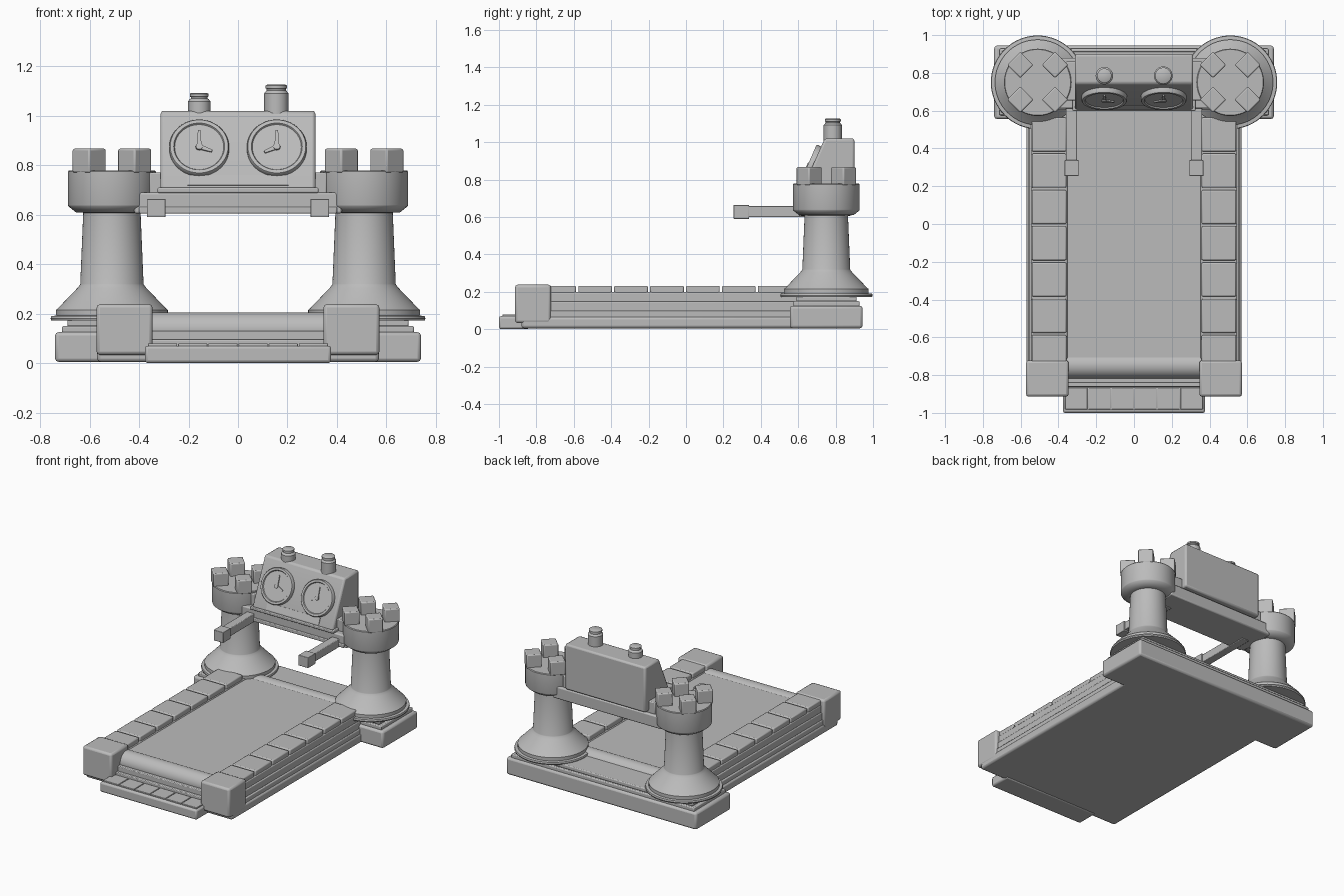
import bpy, bmesh, math
from mathutils import Matrix, Vector

if "Cube" in bpy.data.objects:
    bpy.data.objects.remove(bpy.data.objects["Cube"])

grey = bpy.data.materials.new("plain grey")
grey.diffuse_color = (0.5, 0.5, 0.5, 1)
grey.use_nodes = True
grey.node_tree.nodes["Principled BSDF"].inputs["Base Color"].default_value = grey.diffuse_color


def finish(name, bm, matrix=None, bevel=0.0, segments=2):
    """Turn a bmesh into a shaded object, with optional rounded edges."""
    bmesh.ops.recalc_face_normals(bm, faces=bm.faces)
    mesh = bpy.data.meshes.new(name)
    bm.to_mesh(mesh)
    bm.free()
    mesh.materials.append(grey)
    ob = bpy.data.objects.new(name, mesh)
    bpy.context.collection.objects.link(ob)
    if matrix is not None:
        ob.matrix_world = matrix
    if bevel:
        mod = ob.modifiers.new("rounded edges", 'BEVEL')
        mod.width = bevel
        mod.segments = segments
        mod.limit_method = 'ANGLE'
    bpy.ops.object.select_all(action='DESELECT')
    ob.select_set(True)
    bpy.context.view_layer.objects.active = ob
    bpy.ops.object.shade_smooth_by_angle(angle=math.radians(35))
    return ob


def box(name, x, y, z, bevel=0.0, matrix=None):
    """Box from (min, max) ranges."""
    bm = bmesh.new()
    bmesh.ops.create_cube(bm, size=1)
    for v in bm.verts:
        v.co = Vector(r[0] if c < 0 else r[1] for r, c in zip((x, y, z), v.co))
    return finish(name, bm, matrix, bevel)


def side_box(name, sx, x, y, z, bevel=0.0):
    """Box on the right (sx=1) or mirrored to the left (sx=-1)."""
    xs = sorted((sx * x[0], sx * x[1]))
    return box(name, xs, y, z, bevel)


def lathe(name, profile, matrix, steps=64):
    """Revolve (radius, height) points about local z."""
    bm = bmesh.new()
    vs = [bm.verts.new((r, 0, z)) for r, z in profile]
    edges = [bm.edges.new(p) for p in zip(vs, vs[1:])]
    bmesh.ops.spin(bm, geom=vs + edges, cent=(0, 0, 0), axis=(0, 0, 1),
                   angle=math.tau, steps=steps)
    bmesh.ops.remove_doubles(bm, verts=bm.verts, dist=1e-5)
    return finish(name, bm, matrix)


def extrude_x(name, outline, half, bevel):
    """Extrude a (y, z) outline across x."""
    bm = bmesh.new()
    f = bm.faces.new([bm.verts.new((-half, y, z)) for y, z in outline])
    ext = bmesh.ops.extrude_face_region(bm, geom=[f])["geom"]
    bmesh.ops.translate(bm, vec=(2 * half, 0, 0),
                        verts=[g for g in ext if isinstance(g, bmesh.types.BMVert)])
    return finish(name, bm, None, bevel)


T = Matrix.Translation

# Stepped rear base
box("rear_base", (-.74, .74), (.556, .944), (.005, .125), .014)
box("rear_base_middle", (-.712, .712), (.575, .928), (.12, .15), .006)
box("rear_base_top", (-.69, .69), (.59, .912), (.148, .176), .006)

# Running deck with belt and end rollers
box("deck_slab", (-.57, .57), (-.88, .6), (.005, .067), .014)
box("deck_core", (-.36, .36), (-.74, .64), (.05, .17))
box("belt", (-.358, .358), (-.71, .64), (.165, .192))
for name, y in (("front_roller", -.748), ("rear_roller", .665)):
    lathe(name, [(0, -.36), (.07, -.36), (.07, .36), (0, .36)],
          T((0, y, .135)) @ Matrix.Rotation(math.pi / 2, 4, 'Y'), 40)
box("front_bar_low", (-.36, .36), (-.862, -.74), (.06, .095), .005)
box("front_bar_high", (-.36, .36), (-.842, -.75), (.09, .13), .005)

# Front step with a row of tiles
box("front_step", (-.377, .377), (-1.0, -.84), (0, .07), .012)
for i in range(6):
    x = -.366 + i * .122
    box("step_tile", (x + .002, x + .12), (-.982, -.866), (.065, .079), .003)

for sx in (-1, 1):
    # Stepped side rails with tiles on top
    side_box("rail_lower", sx, (.345, .562), (-.86, .62), (.06, .098), .006)
    side_box("rail_middle", sx, (.35, .553), (-.86, .62), (.095, .148), .006)
    side_box("rail_upper", sx, (.353, .546), (-.86, .62), (.145, .198), .006)
    for i in range(7):
        y = -.774 + i * .192
        side_box("rail_tile", sx, (.358, .541), (y + .006, y + .186), (.19, .232), .007)
    side_box("front_corner_block", sx, (.346, .572), (-.914, -.722), (.033, .238), .014)

    # Round tower with flared foot and wide crown
    c = (sx * .51, .75, 0)
    lathe("tower", [(0, .172), (.245, .172), (.248, .18), (.245, .19), (.226, .192),
                    (.226, .215), (.218, .222), (.14, .303), (.13, .316),
                    (.128, .32), (.116, .608), (.146, .61), (.176, .634),
                    (.178, .64), (.178, .774), (.174, .779), (0, .779)], T(c))
    # Battlement blocks turned corner-on
    for dx in (-.092, .092):
        for dy in (-.092, .092):
            m = T((c[0] + dx, c[1] + dy, .77)) @ Matrix.Rotation(math.pi / 4, 4, 'Z')
            box("battlement", (-.049, .049), (-.049, .049), (0, .097), .007, m)

    # Handle arm and grip
    side_box("handle_arm", sx, (.302, .36), (.32, .74), (.6, .658), .004)
    side_box("handle_grip", sx, (.293, .368), (.254, .338), (.59, .664), .003)

# Cross beam between the towers
box("cross_beam", (-.42, .42), (.612, .88), (.605, .69), .008)
box("beam_rib", (-.4, .4), (.604, .7), (.605, .632), .005)
box("beam_top", (-.36, .36), (.655, .86), (.685, .77), .006)
box("console_lip", (-.325, .325), (.597, .7), (.688, .71), .005)

# Sloped console
extrude_x("console", [(.605, .7), (.9, .7), (.9, 1.02), (.742, 1.02), (.606, .715)],
          .313, .012)
tilt = Matrix.Rotation(math.radians(66.5), 4, 'X')
box("console_plate", (-.205, .205), (-.022, .022), (-.006, .006), 0,
    T((0, .618, .738)) @ tilt)

# Dials with rim, hub and two hands
for sx, second in ((-1, -110), (1, 115)):
    m = T((sx * .157, .674, .866)) @ tilt
    lathe("dial", [(0, -.01), (.121, -.01), (.121, .02), (.117, .026), (.103, .026),
                   (.099, .019), (0, .019)], m)
    lathe("dial_hub", [(0, .015), (.014, .015), (.014, .03), (0, .03)], m, 24)
    for angle, length in ((0, .072), (second, .055)):
        bm = bmesh.new()
        f = bm.faces.new([bm.verts.new(p) for p in (
            (-.01, 0, .018), (.01, 0, .018), (.005, length, .018), (-.005, length, .018))])
        ext = bmesh.ops.extrude_face_region(bm, geom=[f])["geom"]
        bmesh.ops.translate(bm, vec=(0, 0, .008),
                            verts=[g for g in ext if isinstance(g, bmesh.types.BMVert)])
        finish("dial_hand", bm, m @ Matrix.Rotation(math.radians(angle), 4, 'Z'))

# Top knobs: short one left, tall one right
for name, x, r, top, h in (("short_knob", -.157, .046, .038, .05),
                           ("tall_knob", .155, .049, .043, .083)):
    lathe(name, [(0, -.02), (r, -.02), (r, h - .01), (r - .008, h), (top - .004, h + .002),
                 (top - .004, h + .008), (top, h + .01), (top, h + .021),
                 (top - .006, h + .025), (0, h + .025)], T((x, .785, 1.018)), 32)
